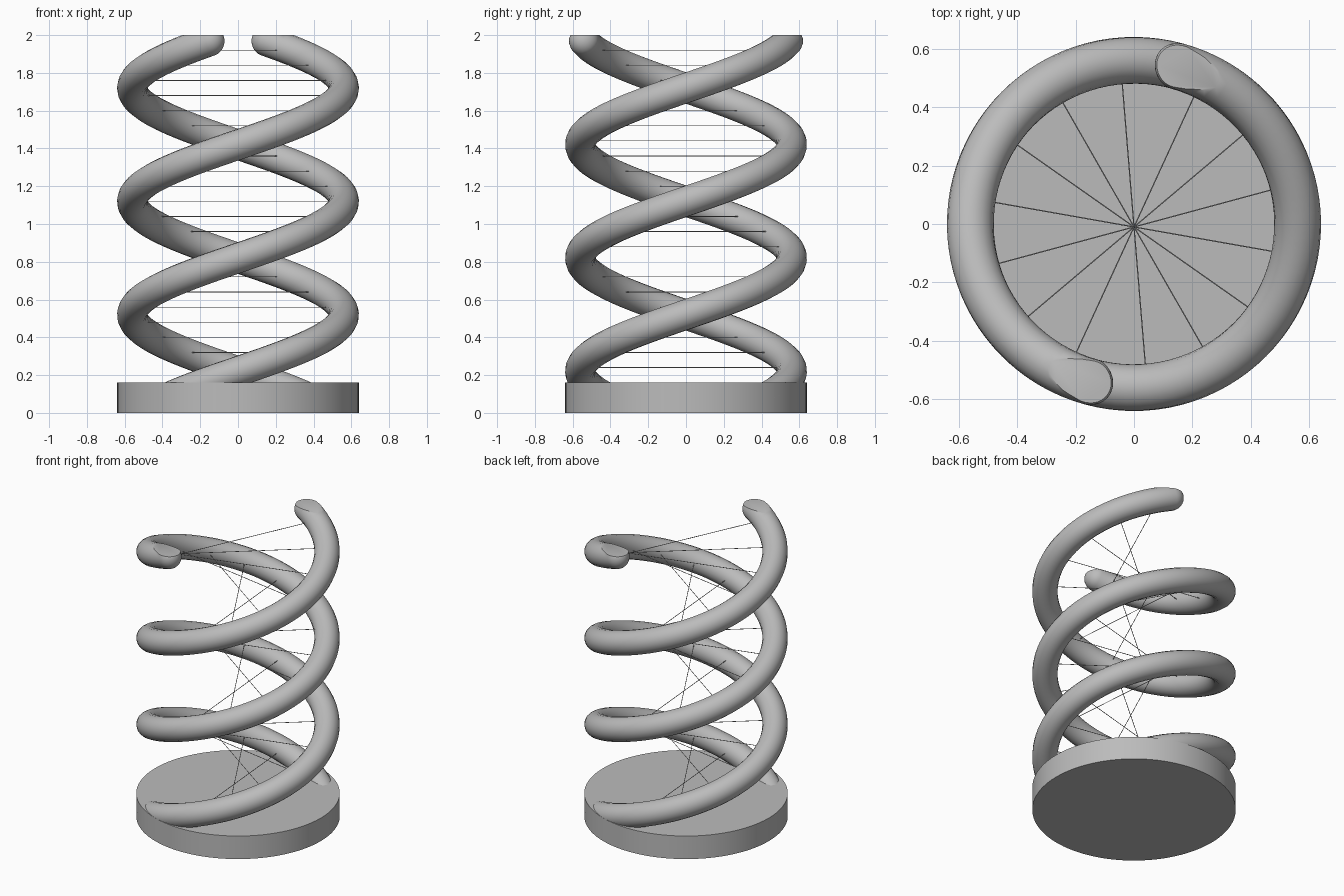
import bpy, bmesh
from math import sin, cos, pi, sqrt, radians, hypot

R, TUBE, PITCH, TOP = 0.56, 0.08, 1.2, 2.0
BASE_H = 0.16
Z_LOW, Z_HIGH = 0.05, 1.968      # centre-line ends of each coil

cube = bpy.data.objects.get("Cube")
if cube:
    bpy.data.objects.remove(cube, do_unlink=True)

grey = bpy.data.materials.new("plain grey")
grey.use_nodes = True
colour = (0.5, 0.5, 0.5, 1)
grey.diffuse_color = colour
grey.node_tree.nodes["Principled BSDF"].inputs["Base Color"].default_value = colour


def finish(obj):
    obj.data.materials.clear()
    obj.data.materials.append(grey)
    bpy.ops.object.select_all(action='DESELECT')
    obj.select_set(True)
    bpy.context.view_layer.objects.active = obj
    bpy.ops.object.shade_smooth_by_angle(angle=radians(35))


def tube_object(name, paths, radius, sides):
    """Mesh tubes along lists of (x, y, z, radius factor)."""
    curve = bpy.data.curves.new(name, 'CURVE')
    curve.dimensions = '3D'
    curve.bevel_depth = radius
    curve.bevel_resolution = sides // 4 - 1
    curve.use_fill_caps = True
    for path in paths:
        line = curve.splines.new('POLY')
        line.points.add(len(path) - 1)
        for p, (x, y, z, f) in zip(line.points, path):
            p.co = (x, y, z, 1)
            p.radius = f
    temp = bpy.data.objects.new(name + " guide", curve)
    bpy.context.collection.objects.link(temp)
    graph = bpy.context.evaluated_depsgraph_get()
    mesh = bpy.data.meshes.new_from_object(temp.evaluated_get(graph))
    bpy.data.objects.remove(temp, do_unlink=True)
    obj = bpy.data.objects.new(name, mesh)
    bpy.context.collection.objects.link(obj)
    return obj


def trim(obj, z, direction):
    """Cut the mesh flat at height z and close the cut."""
    bm = bmesh.new()
    bm.from_mesh(obj.data)
    bmesh.ops.remove_doubles(bm, verts=bm.verts, dist=0.0002)
    cut = bmesh.ops.bisect_plane(bm, geom=bm.verts[:] + bm.edges[:] + bm.faces[:],
                                 plane_co=(0, 0, z), plane_no=(0, 0, direction),
                                 clear_outer=True)
    edges = [e for e in cut["geom_cut"]
             if isinstance(e, bmesh.types.BMEdge) and e.is_boundary]
    bmesh.ops.holes_fill(bm, edges=edges, sides=0)
    bmesh.ops.recalc_face_normals(bm, faces=bm.faces)
    bm.to_mesh(obj.data)
    bm.free()


def helix_point(z, phase, factor=1):
    a = 2 * pi * (z - 0.52) / PITCH + phase
    return (R * cos(a), R * sin(a), z, factor)


# Round base plate
bpy.ops.mesh.primitive_cylinder_add(vertices=96, radius=R + TUBE, depth=BASE_H,
                                    location=(0, 0, BASE_H / 2))
base = bpy.context.object
base.name = "base_plate"
finish(base)

# Two coils with rounded upper ends, trimmed flat at the top and inside the base
slope = PITCH / hypot(2 * pi * R, PITCH)
for name, phase in (("coil_left", 0), ("coil_right", pi)):
    steps = 150
    path = [helix_point(Z_LOW + (Z_HIGH - Z_LOW) * i / steps, phase)
            for i in range(steps + 1)]
    for i in range(1, 11):
        t = sin(i / 10 * pi / 2)
        path.append(helix_point(Z_HIGH + TUBE * t * slope, phase,
                                max(sqrt(max(0, 1 - t * t)), 0.02)))
    coil = tube_object(name, [path], TUBE, 32)
    trim(coil, TOP, 1)
    trim(coil, 0.01, -1)
    finish(coil)

# Thin rungs: three groups of seven, each turning through half a circle
rungs = []
for start in (0.24, 0.88, 1.44):
    for k in range(7):
        a = radians(-85.3 + 25.1 * k)
        z = start + 0.08 * k
        x, y = 0.51 * cos(a), 0.51 * sin(a)
        rungs.append([(x, y - 0.01, z, 1), (-x, -y - 0.01, z, 1)])
finish(tube_object("rungs", rungs, 0.002, 8))
